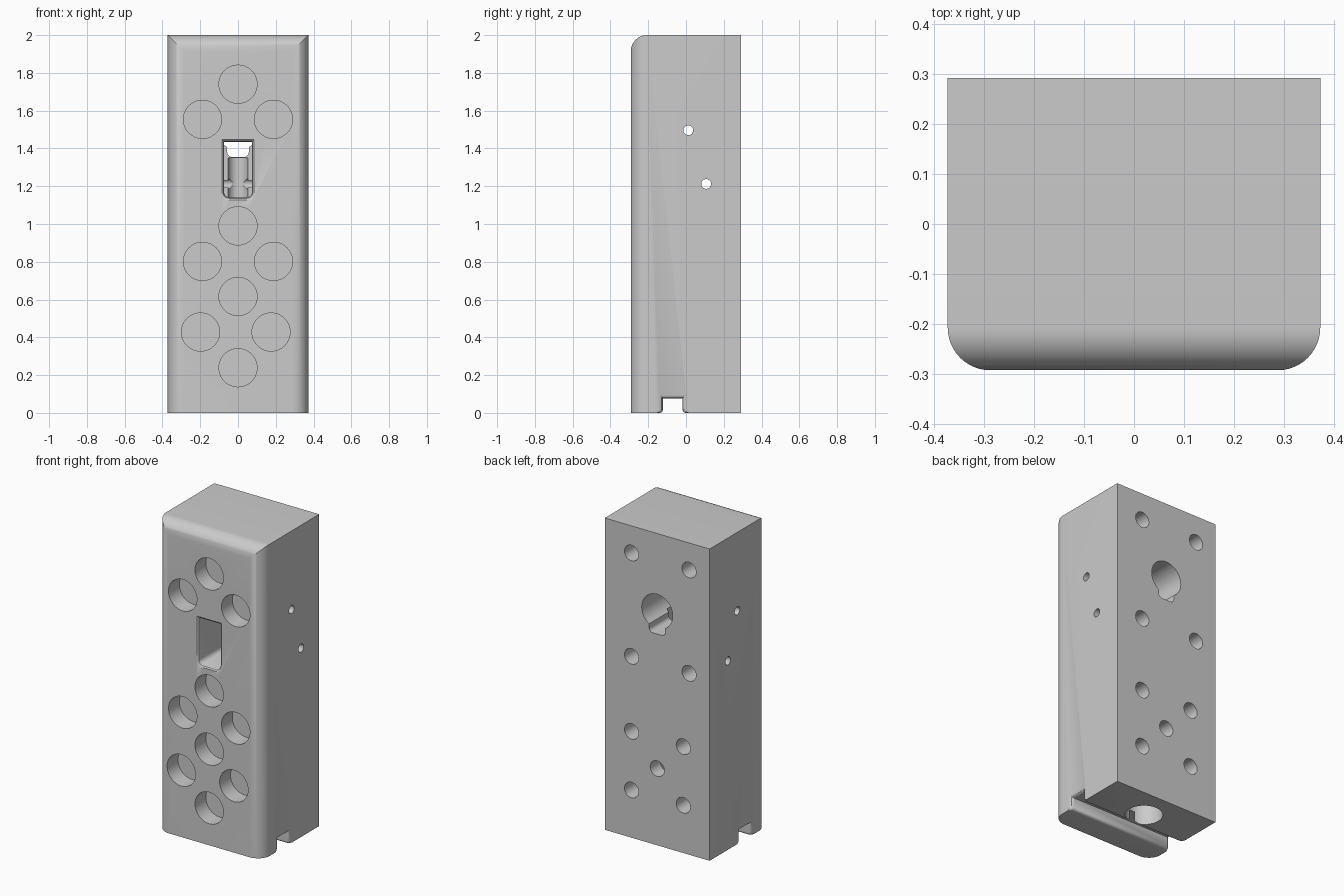
import bpy, bmesh
from math import sin, cos, pi, radians

if "Cube" in bpy.data.objects:
    bpy.data.objects.remove(bpy.data.objects["Cube"])

W, D, H, R = 0.372, 0.292, 2.0, 0.085   # half width, half depth, height, edge radius

grey = bpy.data.materials.new("plain grey")
grey.use_nodes = True
colour = (0.6, 0.6, 0.6, 1)
grey.diffuse_color = colour
grey.node_tree.nodes["Principled BSDF"].inputs["Base Color"].default_value = colour


def place(axis, u, v, t):
    """Point with profile coordinates u, v at distance t along an axis."""
    return {"x": (t, u, v), "y": (u, t, v), "z": (u, v, t)}[axis]


def loft(name, axis, sections):
    """Closed solid through (position, outline) sections along an axis."""
    bm = bmesh.new()
    rings = [[bm.verts.new(place(axis, u, v, t)) for u, v in outline]
             for t, outline in sections]
    for a, b in zip(rings, rings[1:]):
        for i in range(len(a)):
            j = (i + 1) % len(a)
            bm.faces.new((a[i], a[j], b[j], b[i]))
    bm.faces.new(rings[0])
    bm.faces.new(rings[-1])
    bmesh.ops.recalc_face_normals(bm, faces=bm.faces)
    mesh = bpy.data.meshes.new(name)
    bm.to_mesh(mesh)
    bm.free()
    mesh.materials.append(grey)
    obj = bpy.data.objects.new(name, mesh)
    bpy.context.collection.objects.link(obj)
    return obj


def arc(u, v, r, start, end, n=12):
    return [(u + r * cos(radians(start + (end - start) * i / n)),
             v + r * sin(radians(start + (end - start) * i / n))) for i in range(n + 1)]


def bore(name, axis, u, v, r, a, b, n=48):
    ring = arc(u, v, r, 0, 360, n)[:-1]
    return loft(name, axis, [(a, ring), (b, ring)])


def combine(target, tool, operation="DIFFERENCE"):
    mod = target.modifiers.new("cut", "BOOLEAN")
    mod.operation, mod.solver, mod.object = operation, "EXACT", tool
    bpy.context.view_layer.objects.active = target
    bpy.ops.object.modifier_apply(modifier=mod.name)
    bpy.data.objects.remove(tool)


# Block: plan outline intersected with side outline, giving mitred round edges
plan = (arc(-W + R, -D + R, R, 180, 270) + arc(W - R, -D + R, R, 270, 360)
        + [(W, D), (-W, D)])
side = arc(-D + R, H - R, R, 180, 90) + [(D + 0.1, H), (D + 0.1, -0.1), (-D, -0.1)]
block = loft("block", "z", [(0, plan), (H + 0.1, plan)])
combine(block, loft("side_outline", "x", [(-1, side), (1, side)]), "INTERSECT")

# Round front pockets
pockets = [(0, 1.74), (-0.188, 1.554), (0.188, 1.554), (0, 0.99), (-0.188, 0.802),
           (0.188, 0.802), (0, 0.616), (-0.198, 0.428), (0.175, 0.428), (0, 0.239)]
for x, z in pockets:
    combine(block, bore("pocket", "y", x, z, 0.101, -D - 0.1, -D + 0.11))

# Back screw holes
screws = [(0.182, 1.826), (-0.226, 1.826), (0.182, 1.163), (-0.226, 1.163),
          (0.182, 0.682), (-0.185, 0.682), (0, 0.492), (0.182, 0.306), (-0.185, 0.306)]
for x, z in screws:
    depth = 0.2 if x == 0 else 0.25
    combine(block, bore("screw_hole", "y", x, z, 0.05, D - depth, D + 0.1, 32))

# Vertical bore from the underside, narrowing towards the window
combine(block, bore("wide_bore", "z", 0, 0.09, 0.11, -0.1, 1.0))
combine(block, bore("narrow_bore", "z", 0, 0.09, 0.052, 0.9, 1.35, 32))


# Front window with a flared rim and rounded lower corners
def window(e):
    r = 0.03
    x, low, high = 0.074 + e, 1.14 - e, 1.435 + e
    return (arc(-x + r, low + r, r, 180, 270, 6) + arc(x - r, low + r, r, 270, 360, 6)
            + [(x, high), (-x, high)])


combine(block, loft("window", "y", [(-D - 0.02, window(0.012)), (-D, window(0.012)),
                                    (-D + 0.006, window(0.004)), (-D + 0.018, window(0)),
                                    (0.09, window(0))]))

# Keyhole through the back
notch = (arc(-0.032, 1.38, 0.025, 180, 270, 6) + arc(0.032, 1.38, 0.025, 270, 360, 6)
         + [(0.057, 1.5), (-0.057, 1.5)])
combine(block, bore("keyhole", "y", 0, 1.5, 0.11, -0.09, D + 0.1))
combine(block, loft("keyhole_notch", "y", [(0, notch), (D + 0.1, notch)]))

# Cross pin holes
for y, z in [(0.012, 1.496), (0.107, 1.212)]:
    combine(block, bore("pin_hole", "x", y, z, 0.026, -1, 1, 24))


# Groove across the underside, flared at its ends and along its mouth
def groove(e):
    a, b, top, r = -0.122 - e, -0.018 + e, 0.077 + e, 0.018
    return ([(a - r, -0.05)] + arc(a - r, r, r, -90, 0, 5) + [(a, top), (b, top)]
            + arc(b + r, r, r, 180, 270, 5) + [(b + r, -0.05)])


ends = [(W + 0.05, 0.018), (W, 0.018), (W - 0.006, 0.007), (W - 0.018, 0)]
steps = [(-x, e) for x, e in ends] + ends[::-1]
combine(block, loft("groove", "x", [(x, groove(e)) for x, e in steps]))

# Smooth the curved walls, keep edges sharp
bpy.ops.object.select_all(action="DESELECT")
block.select_set(True)
bpy.context.view_layer.objects.active = block
bpy.ops.object.shade_smooth_by_angle(angle=radians(30))
